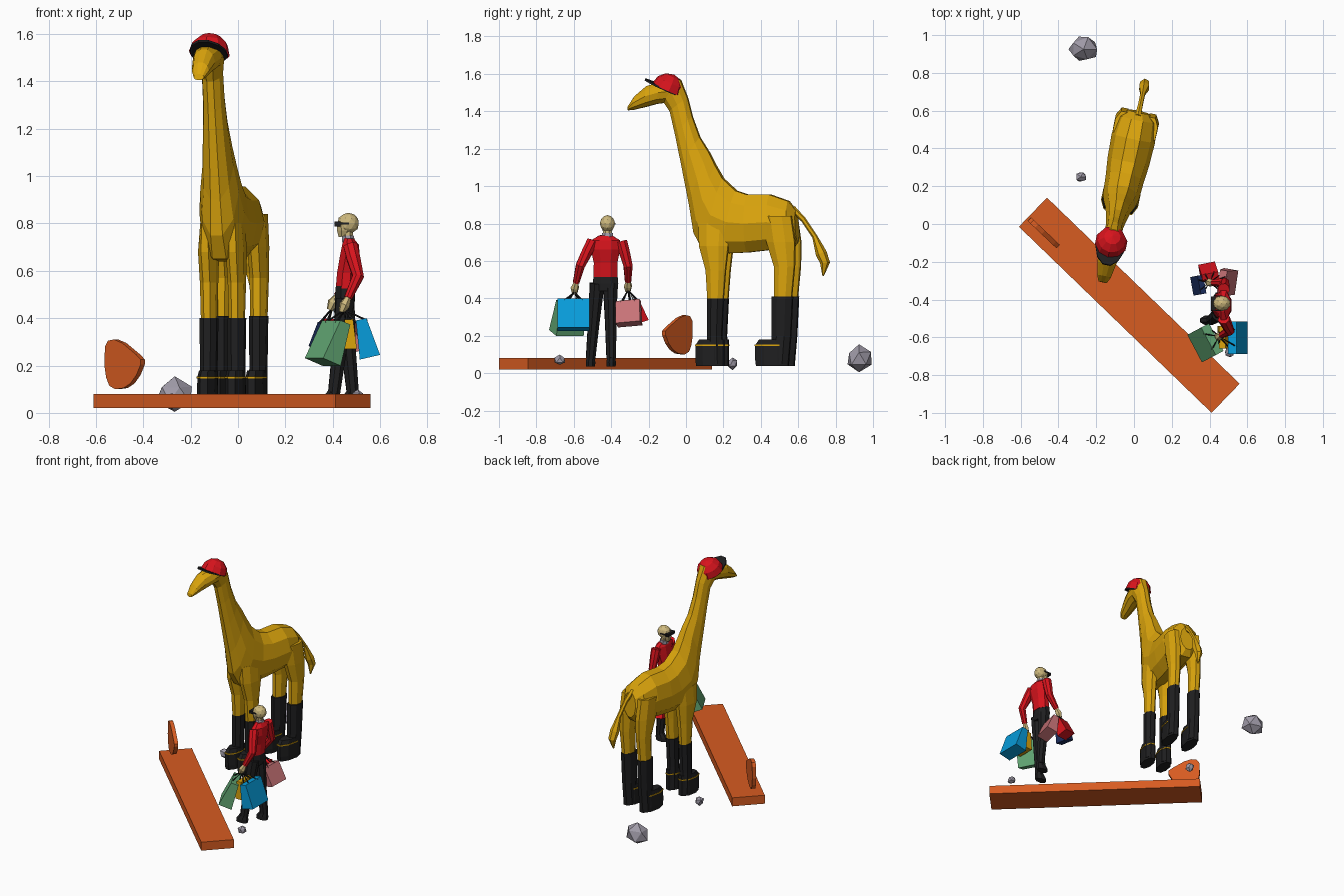
import bpy, bmesh, math, random
from mathutils import Matrix, Vector as V

if "Cube" in bpy.data.objects:
    bpy.data.objects.remove(bpy.data.objects["Cube"])

random.seed(4)


def mat(name, r, g, b):
    m = bpy.data.materials.new(name)
    m.diffuse_color = [(c / 255) ** 2.2 for c in (r, g, b)] + [1]
    m.use_nodes = True
    m.node_tree.nodes["Principled BSDF"].inputs["Base Color"].default_value = m.diffuse_color
    return m


ORANGE = mat("orange", 214, 92, 38)
YELLOW = mat("golden yellow", 218, 163, 20)
BLACK = mat("black", 36, 36, 37)
RED = mat("red", 214, 26, 34)
TAN = mat("tan", 205, 184, 125)
BLUE = mat("sky blue", 16, 155, 218)
GREEN = mat("green", 98, 165, 115)
ROSE = mat("rose", 198, 114, 118)
NAVY = mat("navy", 32, 48, 92)
GREY = mat("stone grey", 158, 153, 166)


def finish(name, bm, material, M=Matrix()):
    bmesh.ops.transform(bm, matrix=M, verts=bm.verts)
    bmesh.ops.recalc_face_normals(bm, faces=bm.faces)
    me = bpy.data.meshes.new(name)
    bm.to_mesh(me)
    bm.free()
    me.materials.append(material)
    ob = bpy.data.objects.new(name, me)
    bpy.context.collection.objects.link(ob)
    return ob


def skin(name, rings, material, M=Matrix()):
    """Join equal-length point rings and cap both ends."""
    bm = bmesh.new()
    R = [[bm.verts.new(p) for p in r] for r in rings]
    n = len(R[0])
    for a, b in zip(R, R[1:]):
        for i in range(n):
            bm.faces.new((a[i], a[(i + 1) % n], b[(i + 1) % n], b[i]))
    bm.faces.new(R[0])
    bm.faces.new(R[-1])
    return finish(name, bm, material, M)


def loft(name, secs, material, M=Matrix(), n=8, x=0):
    """Sections (y1, z1, y2, z2, half width): ellipse between two points of the side profile."""
    rings = []
    for y1, z1, y2, z2, w in secs:
        ring = []
        for i in range(n):
            a = 2 * math.pi * (i + .5) / n
            k = .5 + .5 * math.cos(a) / math.cos(math.pi / n)
            ring.append((x + w * math.sin(a) / math.cos(math.pi / n) * .97,
                         y1 + (y2 - y1) * k, z1 + (z2 - z1) * k))
        rings.append(ring)
    return skin(name, rings, material, M)


def tube(name, pts, material, M=Matrix(), n=6):
    """Tapered tube through points (x, y, z, radius)."""
    P = [V(p[:3]) for p in pts]
    rings = []
    for i, p in enumerate(P):
        d = (P[min(i + 1, len(P) - 1)] - P[max(i - 1, 0)]).normalized()
        u = d.cross(V((0.31, 0.95, 0.05))).normalized()
        w = d.cross(u)
        rings.append([p + pts[i][3] * (u * math.cos(2 * math.pi * k / n) + w * math.sin(2 * math.pi * k / n))
                      for k in range(n)])
    return skin(name, rings, material, M)


def block(name, lo, hi, material, M=Matrix()):
    bm = bmesh.new()
    bmesh.ops.create_cube(bm, size=1)
    lo, hi = V(lo), V(hi)
    bmesh.ops.transform(bm, matrix=Matrix.Translation((lo + hi) / 2) @ Matrix.Diagonal((*(hi - lo), 1)), verts=bm.verts)
    return finish(name, bm, material, M)


def ball(name, c, r, material, M=Matrix(), sub=2, jitter=0):
    bm = bmesh.new()
    bmesh.ops.create_icosphere(bm, subdivisions=sub, radius=1)
    for v in bm.verts:
        v.co *= 1 - jitter * random.random()
    return finish(name, bm, material, M @ Matrix.Translation(c) @ Matrix.Diagonal((*r, 1)))


# Plank and the rounded upright plate at its end
block("plank", (-.709, -.107, .02), (.709, .107, .08), ORANGE,
      Matrix.Translation((-.025, -.43, 0)) @ Matrix.Rotation(math.radians(-44), 4, 'Z'))
outline = [(-.555, .2), (-.553, .28), (-.54, .305), (-.515, .31), (-.48, .295), (-.42, .245), (-.402, .225),
           (-.402, .205), (-.42, .16), (-.445, .125), (-.475, .105), (-.51, .1), (-.535, .115), (-.548, .15)]
skin("end_plate", [[(x + .69 * t, -.045 - .95 * (x + .48) + .72 * t, z) for x, z in outline]
                   for t in (-.013, .013)], ORANGE)

# Rocks
for c, r in (((-.267, .925, .08), (.093, .08, .08)), ((-.28, .25, .053), (.036, .033, .039)),
             ((.505, -.675, .07), (.03, .038, .032))):
    ball("rock", c, r, GREY, sub=1, jitter=.25)

# Giraffe: body, neck and head in one loft
G = Matrix.Translation((-.10, 0, 0)) @ Matrix.Rotation(math.radians(-12), 4, 'Z') @ Matrix.Diagonal((1, 1.02, 1, 1))
loft("giraffe_body", [
    (.60, .70, .59, .87, .055), (.565, .66, .55, .92, .1), (.46, .66, .45, .955, .115), (.33, .645, .33, .955, .11),
    (.2, .64, .27, .975, .1), (.1, .65, .2, 1.04, .095), (.045, .75, .16, 1.11, .082), (.02, .9, .125, 1.18, .066),
    (-.02, 1.1, .075, 1.26, .054), (-.055, 1.27, .035, 1.37, .046), (-.085, 1.4, .01, 1.47, .045),
    (-.115, 1.445, -.03, 1.57, .058), (-.155, 1.44, -.12, 1.56, .06), (-.21, 1.425, -.21, 1.535, .048),
    (-.28, 1.408, -.275, 1.48, .036), (-.31, 1.405, -.308, 1.43, .022)], YELLOW, G, 10)

# Legs and boots, mirrored on both sides
for s, side in ((-1, "left"), (1, "right")):
    f, h = s * .06, s * .076
    loft(side + "_front_leg", [(.08, .8, .25, .8, .03), (.085, .68, .24, .68, .04), (.12, .55, .225, .55, .036),
                               (.13, .38, .212, .38, .032)], YELLOW, G, 8, f)
    loft(side + "_hind_leg", [(.43, .84, .58, .84, .04), (.45, .7, .6, .7, .042), (.49, .57, .598, .57, .038),
                              (.49, .38, .58, .38, .034)], YELLOW, G, 8, h)
    for nm, x, a, b, top, toe, heel in (("front", f, .128, .215, .4, .066, .215), ("hind", h, .478, .588, .41, .39, .565)):
        loft(f"{side}_{nm}_boot", [(a - .005, .05, heel, .05, .037), (a, .2, b - .01, .2, .036),
                                   (a, top, b, top, .038)], BLACK, G, 8, x)
        loft(f"{side}_{nm}_boot_foot", [(toe + .004, .037, heel, .037, .038), (toe, .07, heel, .07, .04),
                                        (toe, .15, heel, .15, .038), (toe + .02, .18, heel, .18, .034)], BLACK, G, 8, x)
        loft(f"{side}_{nm}_boot_stripe", [(toe - .003, z, heel + .003, z, .041) for z in (.146, .153)],
             YELLOW, G, 8, x)

# Tail with a flared tuft
tube("tail", [(0, .57, .88, .018), (0, .63, .82, .014), (0, .69, .73, .014), (0, .725, .64, .03),
              (0, .745, .59, .026), (0, .735, .52, .004)], YELLOW, G)

# Cap tilted back on the head
C = G @ Matrix.Translation((0, -.1, 1.517)) @ Matrix.Rotation(math.radians(-25), 4, 'X')
bm = bmesh.new()
bmesh.ops.create_uvsphere(bm, u_segments=10, v_segments=6, radius=.087)
bmesh.ops.bisect_plane(bm, geom=bm.verts[:] + bm.edges[:] + bm.faces[:], plane_co=(0, 0, 0), plane_no=(0, 0, 1),
                       clear_inner=True, dist=1e-4)
finish("cap_crown", bm, RED, C)
brim = [(.08 * math.sin(t), .08 * math.cos(t) * (1 if math.cos(t) > 0 else 1.65))
        for t in [2 * math.pi * (i + .5) / 12 for i in range(12)]]
skin("cap_brim", [[(x, y, z) for x, y in brim] for z in (-.006, .004)], BLACK, C)

# Person facing -x (local y becomes world x, local x becomes world -y)
P = Matrix.Translation((0, -.43, 0)) @ Matrix.Rotation(math.radians(-90), 4, 'Z')
loft("shirt", [(.412, .515, .495, .515, .066), (.418, .59, .5, .59, .065), (.43, .66, .515, .66, .08),
               (.44, .71, .51, .71, .08), (.45, .738, .49, .735, .035)], RED, P)
loft("collar", [(.44, .72, .495, .72, .034), (.438, .747, .488, .75, .03)], GREY, P, 8, -.01)
loft("neck", [(.445, .7, .485, .7, .024), (.44, .78, .485, .78, .024)], TAN, P, 8, -.01)
ball("head", (.465, -.42, .8), (.047, .041, .045), TAN)
loft("jaw", [(.425, .742, .465, .748, .018), (.418, .77, .48, .77, .03), (.417, .8, .48, .8, .035)], TAN, P, 8, -.01)
block("sunglasses", (.408, -.457, .788), (.432, -.383, .808), BLACK)
for y in (-.461, -.383):
    block("sunglasses_arm", (.42, y, .796), (.468, y + .005, .804), BLACK)
loft("trouser_hips", [(.412, .44, .49, .44, .066), (.408, .48, .494, .48, .07), (.413, .535, .492, .535, .065)], BLACK, P)
for side, y, hy, knee, ankle in (("left", -.51, -.475, .43, .405), ("right", -.4, -.405, .465, .485)):
    tube(side + "_trouser_leg", [(.452, hy, .48, .042), (knee, (y + hy) / 2, .28, .033), (ankle, y, .08, .027)],
         BLACK, n=8)
    loft(side + "_shoe", [(ankle - .055, .036, ankle + .025, .036, .025), (ankle - .052, .06, ankle + .026, .06, .026),
                          (ankle - .02, .1, ankle + .022, .1, .02)], BLACK, P, 8, -.43 - y)

# Arms and hands
HANDS = {"left": V((.45, -.595, .455)), "right": V((.4, -.31, .465))}
for side, sh, el in (("left", (.475, -.5, .705), (.507, -.565, .575)), ("right", (.475, -.345, .705), (.48, -.31, .575))):
    hand = HANDS[side]
    wrist = V(el).lerp(hand, .75)
    tube(side + "_sleeve", [(*sh, .032), (*V(sh).lerp(V(el), .4), .031), (*el, .026), (*wrist, .018)], RED, n=8)
    tube(side + "_hand", [(*wrist, .014), (*hand, .023), (*(hand - V((.012, 0, .03))), .014)], TAN)


# Shopping bags: tapered boxes hanging from the hands on two loop handles
def bag(name, material, hand, top, bot, yaw, w, t0, t1):
    top, bot = V(top), V(bot)
    d = (top - bot).normalized()
    u = V((math.cos(math.radians(yaw)), math.sin(math.radians(yaw)), 0))
    u = (u - d * u.dot(d)).normalized()
    n = d.cross(u)
    skin(name, [[c + u * sx * w / 2 + n * sy * t / 2 for sx, sy in ((-1, -1), (1, -1), (1, 1), (-1, 1))]
                for c, t in ((bot, t1), (top, t0))], material)
    for sy in (-1, 1):
        ends = [top + u * sx * w * .28 + n * sy * t0 / 2 - d * .01 for sx in (-1, 1)]
        grip = HANDS[hand] - V((0, 0, .02))
        tube(name + "_handle", [(*ends[0], .004), (*grip, .004), (*ends[1], .004)], BLACK, n=4)


bag("blue_bag", BLUE, "left", (.52, -.602, .395), (.557, -.602, .235), 90, .172, .045, .088)
bag("green_bag", GREEN, "left", (.415, -.61, .382), (.358, -.64, .215), -62, .165, .05, .09)
bag("yellow_bag", YELLOW, "left", (.468, -.6, .395), (.472, -.6, .27), 90, .12, .035, .06)
bag("red_bag", RED, "right", (.405, -.28, .39), (.39, -.245, .275), 10, .09, .04, .08)
bag("rose_bag", ROSE, "right", (.465, -.31, .385), (.505, -.305, .262), 80, .132, .04, .08)
bag("navy_bag", NAVY, "right", (.36, -.32, .38), (.335, -.325, .275), 100, .1, .03, .06)
